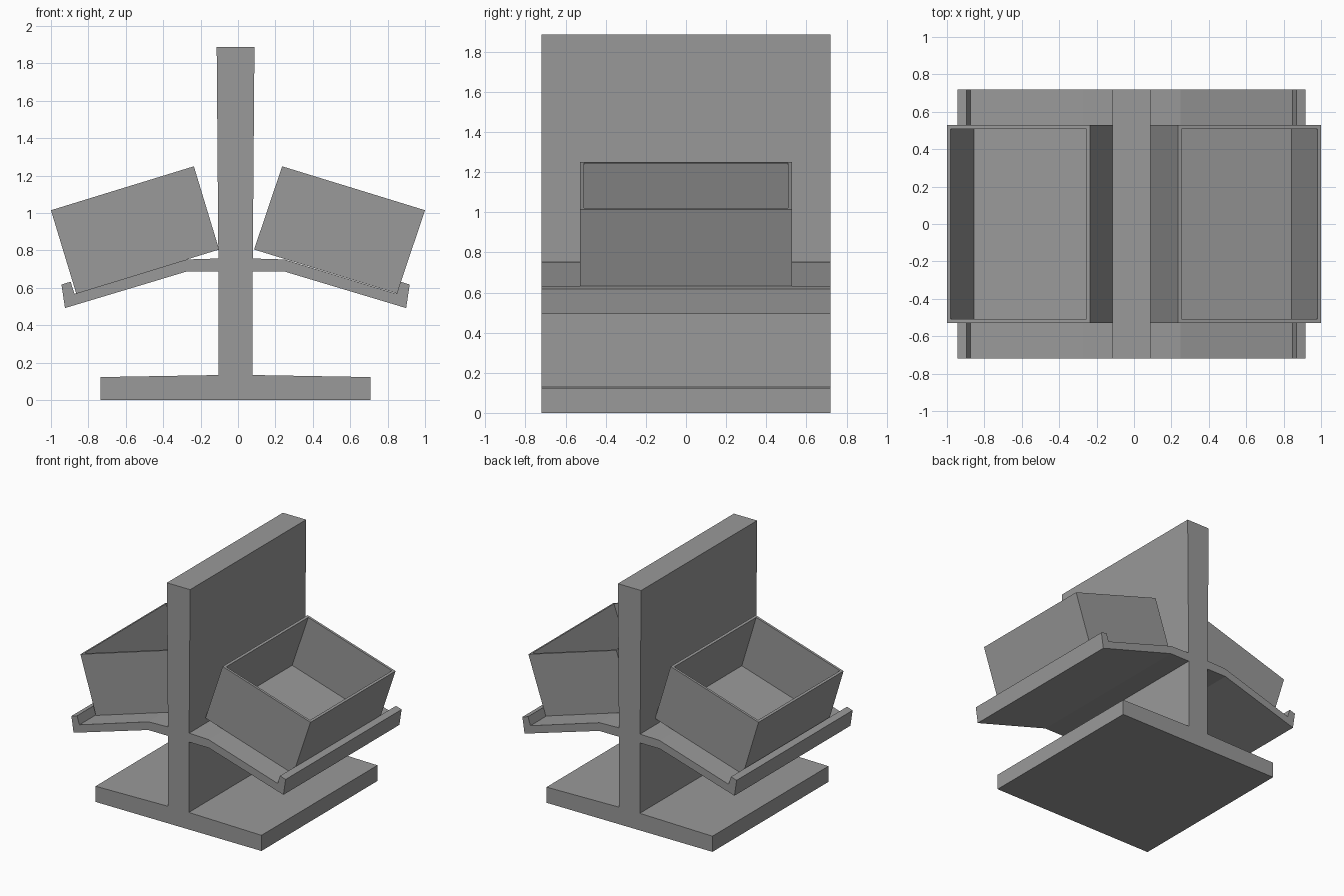
import bpy
import bmesh
from mathutils import Vector

cube = bpy.data.objects.get("Cube")
if cube:
    bpy.data.objects.remove(cube, do_unlink=True)

grey = bpy.data.materials.new("plain_grey")
grey.use_nodes = True
COLOUR = (0.32, 0.32, 0.32, 1)
grey.diffuse_color = COLOUR
grey.node_tree.nodes["Principled BSDF"].inputs["Base Color"].default_value = COLOUR


def finish(name, bm):
    bmesh.ops.recalc_face_normals(bm, faces=bm.faces)
    mesh = bpy.data.meshes.new(name)
    bm.to_mesh(mesh)
    bm.free()
    mesh.materials.append(grey)
    obj = bpy.data.objects.new(name, mesh)
    bpy.context.collection.objects.link(obj)
    return obj


def prism(profile, half_depth):
    """Extrude an x-z outline along y."""
    bm = bmesh.new()
    face = bm.faces.new([bm.verts.new((x, -half_depth, z)) for x, z in profile])
    out = bmesh.ops.extrude_face_region(bm, geom=[face])
    verts = [v for v in out["geom"] if isinstance(v, bmesh.types.BMVert)]
    bmesh.ops.translate(bm, verts=verts, vec=(0, 2 * half_depth, 0))
    return bm


# Stand: foot, sloping lipped shelves and tall centre panel in one outline
AXIS = -0.013
half = [
    (0.721, 0.0), (0.721, 0.123), (0.09, 0.134),    # foot
    (0.09, 0.687), (0.263, 0.687), (0.912, 0.492),  # shelf underside
    (0.931, 0.618), (0.882, 0.633), (0.861, 0.568),  # lip
    (0.261, 0.752), (0.092, 0.757), (0.101, 1.887),  # shelf top and panel
]
outline = [(AXIS + x, z) for x, z in half]
outline += [(AXIS - x, z) for x, z in reversed(half)]
finish("stand", prism(outline, 0.72))


# Open bins leaning back on the shelves
def bin_box(name, side, lean):
    inner, outer = Vector((0.236, 0, 1.25)), Vector((1.0, 0, 1.015))
    down = Vector((-lean, 0, -0.445))
    corners = [inner, outer, outer + down, inner + down]
    bm = prism([(side * p.x, p.z) for p in corners], 0.528)
    bmesh.ops.recalc_face_normals(bm, faces=bm.faces)
    rim = max(bm.faces, key=lambda f: f.calc_center_median().z)
    bmesh.ops.inset_region(bm, faces=[rim], thickness=0.027)
    out = bmesh.ops.extrude_face_region(bm, geom=[rim])
    floor = [v for v in out["geom"] if isinstance(v, bmesh.types.BMVert)]
    if rim.is_valid:
        bm.faces.remove(rim)
    bmesh.ops.translate(bm, verts=floor, vec=Vector((side * down.x, 0, down.z)) * 0.93)
    finish(name, bm)


bin_box("left_bin", 1, 0.15)
bin_box("right_bin", -1, 0.135)
